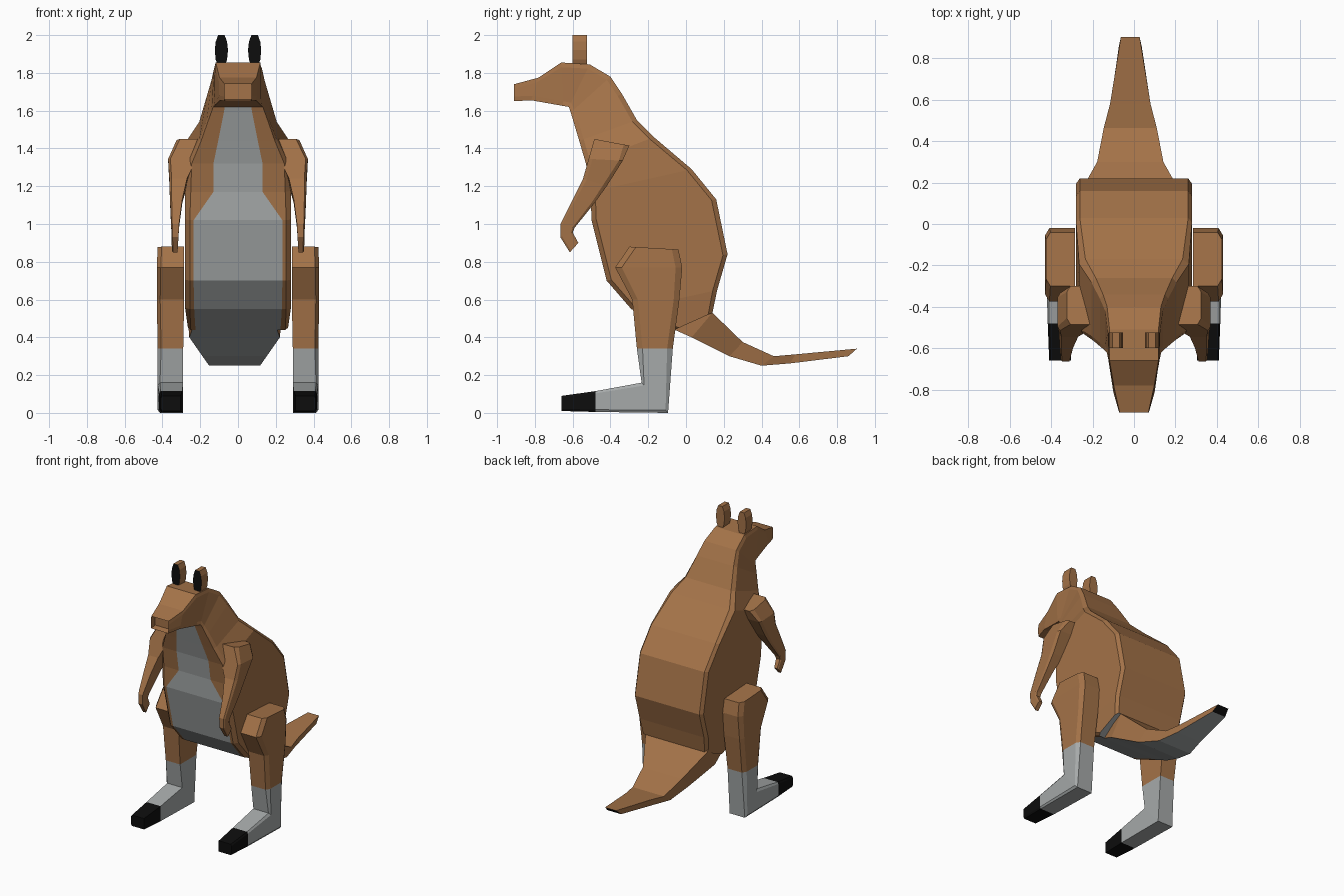
import bpy, bmesh, math
from mathutils import Vector

if "Cube" in bpy.data.objects:
    bpy.data.objects.remove(bpy.data.objects["Cube"])


def material(name, rgb):
    m = bpy.data.materials.new(name)
    m.diffuse_color = (*rgb, 1)
    m.use_nodes = True
    m.node_tree.nodes["Principled BSDF"].inputs["Base Color"].default_value = m.diffuse_color
    return m


BROWN = material("brown fur", (0.37, 0.17, 0.065))
GREY = material("grey fur", (0.38, 0.40, 0.40))
BLACK = material("black", (0.004, 0.004, 0.004))


def finish(name, bm):
    bmesh.ops.recalc_face_normals(bm, faces=bm.faces)
    me = bpy.data.meshes.new(name)
    bm.to_mesh(me)
    bm.free()
    for m in (BROWN, GREY, BLACK):
        me.materials.append(m)
    ob = bpy.data.objects.new(name, me)
    bpy.context.collection.objects.link(ob)
    return ob


def loft(rings, colour=lambda row, side: 0):
    """Skin closed rings of points; colour(row, side) picks the material."""
    bm = bmesh.new()
    vs = [[bm.verts.new(p) for p in r] for r in rings]
    n = len(rings[0])
    for i in range(len(vs) - 1):
        for k in range(n):
            j = (k + 1) % n
            f = bm.faces.new((vs[i][k], vs[i][j], vs[i + 1][j], vs[i + 1][k]))
            f.material_index = colour(i, k)
    first, last = bm.faces.new(vs[0]), bm.faces.new(vs[-1])
    first.material_index = colour(0, -1)
    last.material_index = colour(len(vs) - 1, -1)
    return bm, last


def limb_ring(front, back, xin, xout, c, s):
    """Box section with both outer corners chamfered by c."""
    f, b = Vector((0, *front)), Vector((0, *back))
    d = (b - f).normalized() * c
    pts = [(xin, f), (xout - c * 0.6, f), (xout, f + d),
           (xout, b - d), (xout - c * 0.6, b), (xin, b)]
    return [(s * x, p.y, p.z) for x, p in pts]


# Body, neck and head: back point, front point, side, back, front, panel half widths
BODY = [
    ((.14, .53), (-.06, .44), .265, .25, .25, .225),
    ((.165, .65), (-.29, .55), .28, .262, .255, .232),
    ((.22, .84), (-.42, .70), .28, .262, .255, .235),
    ((.16, 1.13), (-.50, 1.02), .28, .262, .255, .235),
    ((.03, 1.29), (-.505, 1.17), .28, .262, .25, .13),
    ((-.17, 1.46), (-.53, 1.32), .265, .235, .245, .13),
    ((-.26, 1.55), (-.565, 1.44), .205, .185, .195, .105),
    ((-.34, 1.69), (-.595, 1.54), .165, .15, .16, .085),
    ((-.40, 1.78), (-.61, 1.59), .14, .13, .142, .075),
    ((-.51, 1.845), (-.62, 1.62), .127, .118, .132, .07),
    ((-.66, 1.855), (-.65, 1.625), .122, .118, .125, .06),
    ((-.78, 1.775), (-.82, 1.655), .10, .098, .095, .045),
    ((-.91, 1.74), (-.91, 1.65), .072, .07, .07, .035),
]


def body_ring(back, front, w, wb, wf, g):
    b, f = Vector((0, *back)), Vector((0, *front))
    d = (f - b).normalized() * 0.025
    half = [(wb, b), (w, b + d), (w, f - d), (wf, f), (g, f)]
    right = [(x, p.y, p.z) for x, p in half]
    return right + [(-x, y, z) for x, y, z in reversed(right)]


bm, snout = loft([body_ring(*r) for r in BODY],
                 lambda row, side: 1 if (side == 4 and row < 9) or (side == -1 and row == 0) else 0)
# Sunken nose
bmesh.ops.inset_region(bm, faces=[snout], thickness=0.018)
for v in snout.verts:
    v.co.y += 0.045
    v.co.z += 0.008
finish("body_and_head", bm)

# Tail: top point, bottom point, top and bottom half widths
TAIL = [
    ((.08, .60), (-.06, .44), .25, .225),
    ((.14, .53), (.03, .40), .25, .24),
    ((.30, .375), (.23, .30), .16, .17),
    ((.465, .30), (.40, .25), .128, .135),
    ((.58, .31), (.55, .262), .098, .10),
    ((.905, .34), (.86, .30), .045, .055),
]
rings = [[(cx + s * w, *p) for p, w, s in ((t, a, -1), (t, a, 1), (b, c, 1), (b, c, -1))]
         for t, b, a, c in TAIL for cx in (-.018,)]
bm, tip = loft(rings, lambda row, side: 1 if side == 2 else 2 if row == 5 else 0)
finish("tail", bm)

LEG = [
    ((-.30, .88), (-.04, .865), .285, .425, .035),
    ((-.375, .77), (-.02, .77), .285, .43, .035),
    ((-.285, .60), (-.035, .60), .285, .43, .03),
    ((-.26, .34), (-.07, .34), .29, .425, .03),
    ((-.235, .16), (-.095, 0), .29, .425, .02),
    ((-.48, .115), (-.48, .005), .295, .417, .012),
    ((-.66, .09), (-.66, .01), .305, .41, .012),
]
ARM = [
    ((-.485, 1.45), (-.30, 1.415), .20, .325, .03),
    ((-.515, 1.345), (-.335, 1.335), .22, .37, .02),
    ((-.545, 1.24), (-.42, 1.20), .27, .363, .02),
    ((-.60, 1.13), (-.485, 1.11), .295, .36, .015),
    ((-.665, 1.0), (-.59, .98), .312, .354, .01),
    ((-.665, .93), (-.60, .955), .315, .352, .01),
    ((-.615, .85), (-.57, .90), .32, .35, .01),
]
for s, label in ((1, "left"), (-1, "right")):
    # Hind leg with grey shin and black toes
    bm, _ = loft([limb_ring(*r, s) for r in LEG],
                 lambda row, side: 0 if row < 3 else 1 if row < 5 else 2)
    finish(label + "_leg", bm)

    # Arm with bent paw
    bm, _ = loft([limb_ring(*r, s) for r in ARM])
    finish(label + "_arm", bm)

    # Ear: eight-sided slab, grey rim and black inside on the front
    outline = [(.017, 1.835), (.03, 1.87), (.035, 1.92), (.03, 1.965), (.017, 2.0)]
    outline += [(-x, z) for x, z in reversed(outline)]
    bm, front = loft([[(s * .088 + x, y, z) for x, z in outline] for y in (-.525, -.60)],
                     lambda row, side: 1 if row == 1 else 0)
    bmesh.ops.inset_region(bm, faces=[front], thickness=0.009)
    front.material_index = 2
    finish(label + "_ear", bm)
